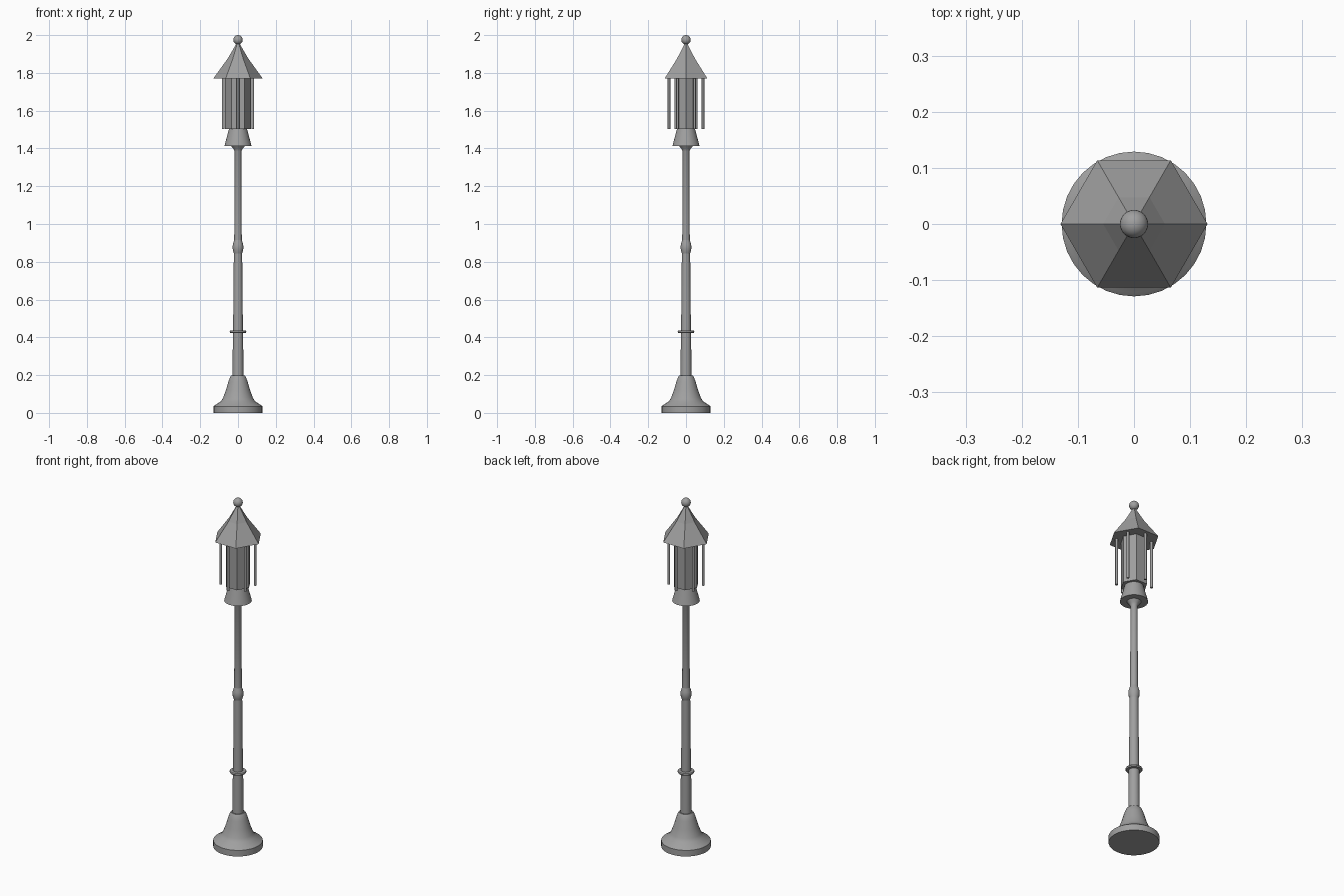
import bpy, bmesh, math
from mathutils import Matrix

cube = bpy.data.objects.get("Cube")
if cube:
    bpy.data.objects.remove(cube)

grey = bpy.data.materials.new("grey metal")
grey.use_nodes = True
COLOUR = (0.35, 0.35, 0.35, 1)
grey.diffuse_color = COLOUR
grey.node_tree.nodes["Principled BSDF"].inputs["Base Color"].default_value = COLOUR


def finish(name, bm, smooth=True):
    """Turn a bmesh into a named grey object."""
    bmesh.ops.recalc_face_normals(bm, faces=bm.faces)
    mesh = bpy.data.meshes.new(name)
    bm.to_mesh(mesh)
    bm.free()
    mesh.materials.append(grey)
    obj = bpy.data.objects.new(name, mesh)
    bpy.context.collection.objects.link(obj)
    if smooth:
        bpy.ops.object.select_all(action='DESELECT')
        obj.select_set(True)
        bpy.context.view_layer.objects.active = obj
        bpy.ops.object.shade_smooth_by_angle(angle=math.radians(35))
    return obj


def lathe(name, profile, sides=32, smooth=True, centre=(0, 0)):
    """Stack rings of (radius, height) and cap both ends."""
    bm = bmesh.new()
    rings = []
    for r, z in profile:
        rings.append([bm.verts.new((centre[0] + r * math.cos(math.tau * i / sides),
                                    centre[1] + r * math.sin(math.tau * i / sides), z))
                      for i in range(sides)])
    for low, high in zip(rings, rings[1:]):
        for i in range(sides):
            j = (i + 1) % sides
            bm.faces.new((low[i], low[j], high[j], high[i]))
    bm.faces.new(rings[0])
    bm.faces.new(rings[-1])
    return finish(name, bm, smooth)


# Bell-shaped foot
lathe("base", [(0.129, 0), (0.129, 0.035), (0.122, 0.041), (0.09, 0.062), (0.079, 0.08),
               (0.064, 0.12), (0.051, 0.165), (0.042, 0.19), (0.036, 0.198)])

# Post in tapering stages with a ring and a knuckle
lathe("lower_post", [(0.029, 0.19), (0.027, 0.43)])
lathe("post_ring", [(0.027, 0.422), (0.041, 0.423), (0.044, 0.429),
                    (0.041, 0.435), (0.027, 0.436)])
lathe("middle_post", [(0.026, 0.43), (0.022, 0.85)])
lathe("post_knuckle", [(0.022, 0.845), (0.027, 0.86), (0.029, 0.878),
                       (0.027, 0.893), (0.020, 0.915)])
lathe("upper_post", [(0.020, 0.91), (0.018, 1.385), (0.024, 1.397), (0.036, 1.412)])

# Flared collar under the lantern
lathe("lantern_collar", [(0.072, 1.412), (0.048, 1.502)])

# Six-sided lantern body, with rods standing off its faces
lathe("lantern_body", [(0.07, 1.502), (0.07, 1.77)], sides=6, smooth=False)
for k in range(6):
    a = math.radians(30 + 60 * k)
    lathe(f"lantern_rod_{k + 1}", [(0.007, 1.502), (0.007, 1.775)], sides=12,
          centre=(0.09 * math.cos(a), 0.09 * math.sin(a)))

# Six-sided concave roof
lathe("roof", [(0.131, 1.77), (0.055, 1.875), (0.016, 1.942), (0.008, 1.957)], sides=6, smooth=False)

# Ball finial
bm = bmesh.new()
bmesh.ops.create_uvsphere(bm, u_segments=32, v_segments=16, radius=0.025,
                          matrix=Matrix.Translation((0, 0, 1.975)))
finish("finial_ball", bm)
